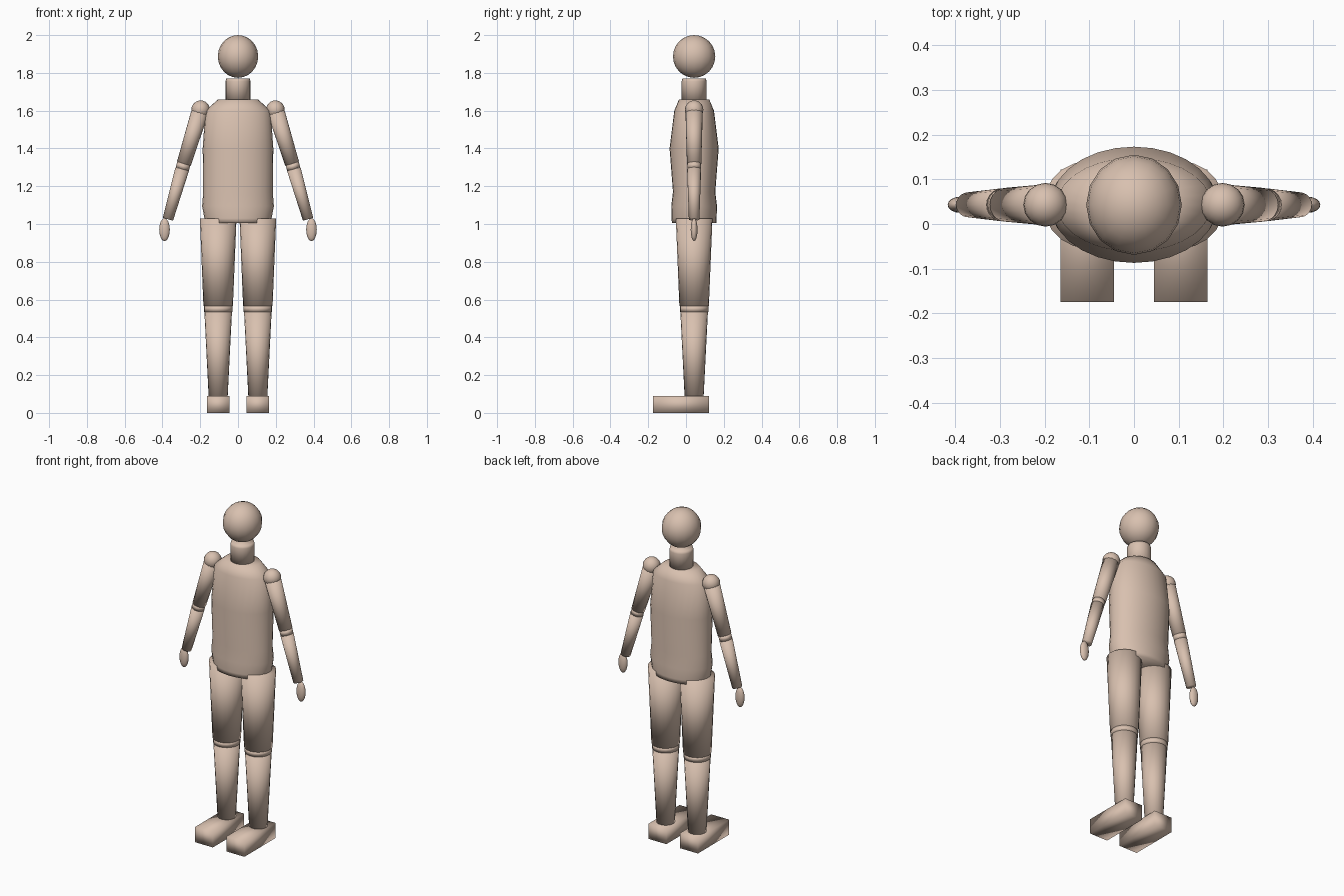
import bpy, bmesh, math
from mathutils import Vector, Matrix

if "Cube" in bpy.data.objects:
    bpy.data.objects.remove(bpy.data.objects["Cube"])

CY = 0.043  # depth of the body axis
SEG = 20

skin = bpy.data.materials.new("warm_beige")
skin.diffuse_color = (0.69, 0.53, 0.43, 1)
skin.use_nodes = True
skin.node_tree.nodes["Principled BSDF"].inputs["Base Color"].default_value = skin.diffuse_color


def finish(name, bm):
    """Turn a bmesh into a smooth-shaded object."""
    bmesh.ops.recalc_face_normals(bm, faces=bm.faces)
    mesh = bpy.data.meshes.new(name)
    bm.to_mesh(mesh)
    bm.free()
    mesh.materials.append(skin)
    for p in mesh.polygons:
        p.use_smooth = True
    obj = bpy.data.objects.new(name, mesh)
    bpy.context.collection.objects.link(obj)
    return obj


def ball(name, loc, radii, segments=16, rings=12):
    bm = bmesh.new()
    bmesh.ops.create_uvsphere(bm, u_segments=segments, v_segments=rings, radius=1)
    bmesh.ops.scale(bm, vec=radii, verts=bm.verts)
    bmesh.ops.translate(bm, vec=loc, verts=bm.verts)
    return finish(name, bm)


def limb(name, a, b, ra, rb):
    """Capped tapered cylinder from a to b."""
    a, b = Vector(a), Vector(b)
    d = b - a
    rot = Vector((0, 0, 1)).rotation_difference(d).to_matrix().to_4x4()
    bm = bmesh.new()
    bmesh.ops.create_cone(bm, cap_ends=True, segments=SEG, radius1=ra, radius2=rb,
                          depth=d.length,
                          matrix=Matrix.Translation((a + b) / 2) @ rot)
    return finish(name, bm)


def loft(name, rings, segments=28):
    """Stack of ellipses (z, half width, half depth) with closed ends."""
    bm = bmesh.new()
    loops = []
    for z, rx, ry in rings:
        loops.append([bm.verts.new((rx * math.cos(t), CY + ry * math.sin(t), z))
                      for t in (2 * math.pi * i / segments for i in range(segments))])
    for lo, hi in zip(loops, loops[1:]):
        for i in range(segments):
            j = (i + 1) % segments
            bm.faces.new((lo[i], lo[j], hi[j], hi[i]))
    bm.faces.new(loops[0])
    bm.faces.new(loops[-1])
    return finish(name, bm)


# Head, neck and torso
ball("head", (0, CY, 1.887), (0.107, 0.112, 0.113))
loft("neck", [(1.65, 0.066, 0.066), (1.755, 0.066, 0.066), (1.77, 0.062, 0.062)], 20)
loft("torso", [(1.005, 0.172, 0.118), (1.03, 0.178, 0.119), (1.095, 0.19, 0.121),
               (1.17, 0.184, 0.112), (1.40, 0.187, 0.130),
               (1.60, 0.173, 0.105), (1.66, 0.105, 0.08)])

for s, side in ((-1, "left"), (1, "right")):
    # Arm
    shoulder = (s * 0.198, CY, 1.605)
    elbow = Vector((s * 0.291, CY, 1.305))
    wrist = (s * 0.371, CY, 1.025)
    along = (elbow - Vector(shoulder)).normalized() * 0.015
    ball(side + "_shoulder", shoulder, (0.049, 0.049, 0.049))
    limb(side + "_upper_arm", shoulder, elbow - along, 0.046, 0.038)
    limb(side + "_elbow", elbow - along, elbow + along, 0.036, 0.036)
    limb(side + "_forearm", elbow + along, wrist, 0.037, 0.028)
    ball(side + "_hand", (s * 0.389, CY, 0.97), (0.028, 0.018, 0.06))

    # Leg
    x = s * 0.105
    limb(side + "_thigh", (x, CY, 0.565), (x, CY, 1.03), 0.078, 0.097)
    limb(side + "_knee", (x, CY, 0.535), (x, CY, 0.565), 0.075, 0.075)
    limb(side + "_shin", (x, CY, 0.08), (x, CY, 0.535), 0.05, 0.073)

    # Foot
    bm = bmesh.new()
    bmesh.ops.create_cube(bm, size=1)
    bmesh.ops.scale(bm, vec=(0.12, 0.297, 0.09), verts=bm.verts)
    bmesh.ops.translate(bm, vec=(x, -0.026, 0.045), verts=bm.verts)
    finish(side + "_foot", bm)
